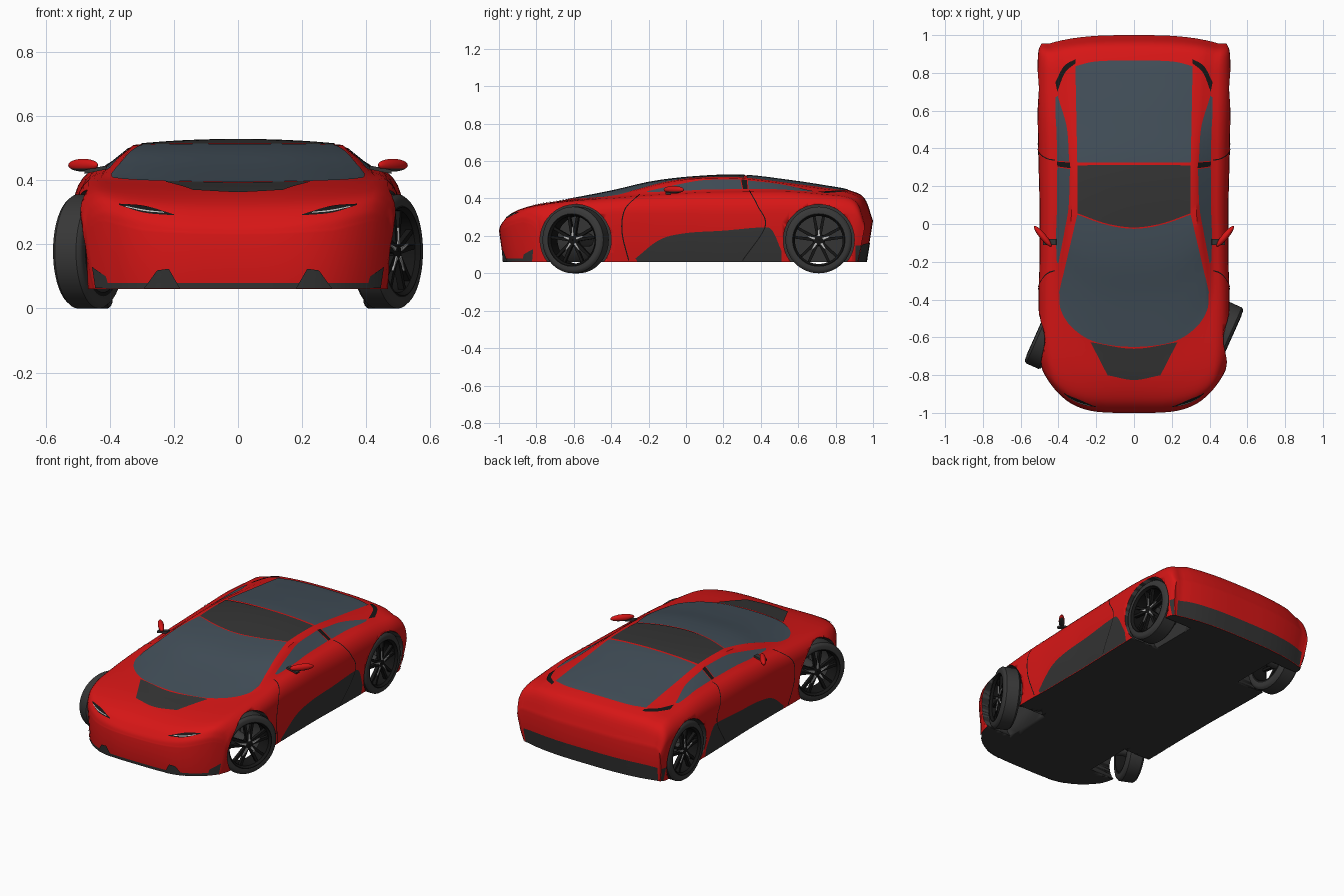
import bpy, bmesh, math
from mathutils import Vector, Matrix
from mathutils.bvhtree import BVHTree

if "Cube" in bpy.data.objects:
    bpy.data.objects.remove(bpy.data.objects["Cube"])


def material(name, *rgb):
    m = bpy.data.materials.new(name)
    m.diffuse_color = (*rgb, 1)
    m.use_nodes = True
    m.node_tree.nodes["Principled BSDF"].inputs["Base Color"].default_value = m.diffuse_color
    return m


RED = material("red_paint", .68, .008, .008)
DARK = material("dark_trim", .035, .035, .035)
GLASS = material("tinted_glass", .055, .078, .1)
BLACK = material("black", .008, .008, .008)
RUBBER = material("rubber", .04, .04, .04)
SILVER = material("silver", .5, .5, .5)


def make(name, bm, mats, angle=35):
    me = bpy.data.meshes.new(name)
    bm.to_mesh(me)
    bm.free()
    for m in mats:
        me.materials.append(m)
    ob = bpy.data.objects.new(name, me)
    bpy.context.collection.objects.link(ob)
    bpy.ops.object.select_all(action='DESELECT')
    ob.select_set(True)
    bpy.context.view_layer.objects.active = ob
    bpy.ops.object.shade_smooth_by_angle(angle=math.radians(angle))
    return ob


def spline(pts, u):
    """Smooth curve through pts, u from 0 to 1."""
    n = len(pts) - 1
    i = min(int(u * n), n - 1)
    t = u * n - i
    b, c = pts[i], pts[i + 1]
    a = pts[i - 1] if i > 0 else [2 * p - q for p, q in zip(b, c)]
    d = pts[i + 2] if i + 2 <= n else [2 * q - p for p, q in zip(b, c)]
    return [.5 * (2 * q + (r - p) * t + (2 * p - 5 * q + 4 * r - s) * t * t
                  + (3 * q - p - 3 * r + s) * t ** 3) for p, q, r, s in zip(a, b, c, d)]


# Body stations: centre y, side y, centre z, rail x z, belt x z, hip x z
STATIONS = [
    (-1.0, -.80, .23, .30, .24, .42, .27, .472, .22),
    (-.985, -.79, .265, .29, .285, .415, .31, .477, .25),
    (-.93, -.76, .32, .30, .335, .42, .35, .488, .28),
    (-.82, -.66, .362, .32, .37, .43, .377, .50, .30),
    (-.65, -.38, .392, .38, .405, .43, .405, .505, .32),
    (-.40, -.20, .44, .375, .445, .425, .42, .50, .32),
    (-.18, -.03, .49, .345, .487, .42, .43, .50, .32),
    (.05, .10, .517, .33, .507, .415, .437, .50, .32),
    (.30, .30, .525, .325, .507, .415, .44, .505, .32),
    (.55, .55, .497, .34, .475, .42, .44, .51, .33),
    (.75, .74, .467, .35, .45, .42, .425, .512, .33),
    (.88, .86, .442, .36, .43, .43, .41, .51, .32),
    (.955, .92, .40, .37, .39, .44, .37, .505, .30),
    (1.0, .955, .28, .38, .275, .45, .27, .49, .24)]
SILL = .06
HIP = 18


def half_section(row):
    yc, ys, zc, xr, zr, xb, zb, xh, zh = row
    f = max(0, min(1, (yc + 1) / .35))
    w, p = xh + (xb - xh) * f, 4 - f
    tilt = .03 * max(0, 1 - (yc + 1) / .1) - .04 * max(0, 1 - (1 - yc) / .1)

    def pt(x, z):
        low = max(0, min(1, (zh - z) / .2))
        return (x, yc + (ys - yc) * min(1, x / w) ** p + tilt * low, z)
    out = [pt(xr * i / 8, zc + (zr - zc) * (i / 8) ** 2.2) for i in range(9)]
    out += [pt(xr + (xb - xr) * i / 4, zr + (zb - zr) * i / 4) for i in range(1, 5)]
    for i in range(1, 7):
        a = i * math.pi / 12
        out.append(pt(xb + (xh - xb) * math.sin(a), zh + (zb - zh) * math.cos(a)))
    out += [pt(xh - .025 * (i / 5) ** 2, zh + (SILL - zh) * i / 5) for i in range(1, 6)]
    out += [pt(out[j][0] * (xh - .025) / xh, SILL) for j in range(HIP - 1, -1, -1)]
    return out


# Body shell
bm = bmesh.new()
rings = []
for i in range(79):
    half = half_section(spline(STATIONS, i / 78))
    full = half + [(-x, y, z) for x, y, z in half[-2:0:-1]]
    rings.append([bm.verts.new(v) for v in full])
N = len(rings[0])
for a, b in zip(rings, rings[1:]):
    for k in range(N):
        n = (k + 1) % N
        bm.faces.new((a[k], a[n], b[n], b[k])).material_index = int(23 <= k < N - 23)
for ring in (rings[0], rings[-1]):
    for side in (1, -1):
        loops = [(j, j + 1, 40 - j, 41 - j) for j in range(HIP - 1)] + [range(HIP - 1, 25)]
        for lp in loops:
            bm.faces.new([ring[side * k % N] for k in lp])
bmesh.ops.recalc_face_normals(bm, faces=bm.faces)
shell = BVHTree.FromBMesh(bm)
body = make("body", bm, [RED, DARK])

# Wheel arches
bm = bmesh.new()
for y in (-.59, .71):
    for s in (1, -1):
        m = Matrix.Translation((s * .5, y, .178)) @ Matrix.Rotation(math.pi / 2, 4, 'Y')
        bmesh.ops.create_cone(bm, cap_ends=True, segments=64, radius1=.19, radius2=.19,
                              depth=.4, matrix=m)
cutter = make("arch_cutter", bm, [DARK])
cutter.hide_render = True
mod = body.modifiers.new("arches", 'BOOLEAN')
mod.object, mod.operation, mod.solver = cutter, 'DIFFERENCE', 'EXACT'
mod.material_mode = 'TRANSFER'
bpy.context.view_layer.objects.active = body
bpy.ops.object.modifier_apply(modifier=mod.name)
bpy.data.objects.remove(cutter)

# Panels laid on the shell: two edge curves, seen along an axis
VIEWS = {'right': (lambda p: Vector((2, p[0], p[1])), Vector((-1, 0, 0))),
         'front': (lambda p: Vector((p[0], -2, p[1])), Vector((0, 1, 0))),
         'rear': (lambda p: Vector((p[0], 2, p[1])), Vector((0, -1, 0))),
         'top': (lambda p: Vector((p[0], p[1], 2)), Vector((0, 0, -1)))}


def panel(name, view, edge_a, edge_b, mat, mirror=False, n=32, m=10, lift=.003):
    start, ray = VIEWS[view]
    bm = bmesh.new()
    grid = []
    for i in range(n + 1):
        a, b = Vector(spline(edge_a, i / n)), Vector(spline(edge_b, i / n))
        col = []
        for j in range(m + 1):
            o = start(a.lerp(b, j / m))
            hit, nor = shell.ray_cast(o, ray)[:2]
            if hit is None:
                hit, nor = shell.find_nearest(o + ray * 1.2)[:2]
            col.append(bm.verts.new(hit + nor * lift))
        grid.append(col)
    for i in range(n):
        for j in range(m):
            f = bm.faces.new((grid[i][j], grid[i + 1][j], grid[i + 1][j + 1], grid[i][j + 1]))
            f.normal_update()
            if f.normal.dot(ray) > 0:
                f.normal_flip()
    if mirror:
        geo = bmesh.ops.duplicate(bm, geom=bm.verts[:] + bm.edges[:] + bm.faces[:])['geom']
        for v in (g for g in geo if isinstance(g, bmesh.types.BMVert)):
            v.co.x *= -1
        bmesh.ops.reverse_faces(bm, faces=[g for g in geo if isinstance(g, bmesh.types.BMFace)])
    return make(name, bm, [mat], 60)


def both(half):
    """Mirror a half edge, given from the centre outward."""
    return [(-x, y) for x, y in half[:0:-1]] + half


# Glass, roof and bonnet
panel("windscreen", 'top', both([(0, -.65), (.2, -.625), (.32, -.555), (.385, -.46), (.395, -.36)]),
      both([(0, -.025), (.15, -.003), (.30, .05)]), GLASS, n=48, m=24)
panel("roof", 'top', both([(0, -.018), (.15, .004), (.30, .057)]),
      both([(0, .312), (.15, .312), (.30, .31)]), DARK)
panel("rear_window", 'top', both([(0, .325), (.15, .325), (.30, .325)]),
      both([(0, .865), (.2, .86), (.31, .835)]), GLASS, m=20)
panel("bonnet_vent", 'top', both([(0, -.825), (.14, -.80)]), both([(0, -.66), (.23, -.625)]), DARK)
panel("front_side_window", 'right', [(-.21, .436), (-.03, .475), (.1, .496), (.29, .499)],
      [(-.2, .431), (-.03, .438), (.1, .445), (.3, .448)], GLASS, True)
panel("rear_side_window", 'right', [(.33, .494), (.5, .474), (.68, .437)],
      [(.335, .448), (.5, .446), (.67, .434)], GLASS, True)
panel("window_post", 'right', [(.295, .50), (.325, .496)], [(.305, .448), (.33, .448)], BLACK, True, 6)
panel("rear_vent", 'top', [(.31, .872), (.37, .835), (.415, .75)],
      [(.31, .85), (.365, .80), (.405, .70)], BLACK, True)

# Lower trim and lamps
panel("side_skirt", 'right', [(-.27, .08), (-.14, .18), (0, .215), (.2, .228), (.4, .245), (.46, .23), (.51, .12)],
      [(-.26, .062), (.51, .062)], DARK, True)
panel("rear_diffuser", 'rear', [(-.46, .15), (-.3, .16), (.3, .16), (.46, .15)],
      [(-.455, .062), (.455, .062)], DARK)
panel("diffuser_end", 'right', [(.905, .15), (.935, .15)], [(.905, .064), (.917, .064)], DARK, True, 6)
panel("front_lip", 'front', [(-.41, .08), (.41, .08)], [(-.41, .062), (.41, .062)], DARK, m=3)
panel("front_fin", 'front', [(.215, .125), (.25, .12)], [(.18, .064), (.29, .064)], DARK, True, 8, lift=.008)
panel("front_corner_trim", 'front', [(.41, .10), (.453, .13)], [(.40, .064), (.443, .064)], DARK, True, 8)
panel("headlight", 'front', [(.20, .292), (.29, .318), (.37, .325)],
      [(.20, .289), (.29, .297), (.37, .321)], BLACK, True)
panel("headlight_strip", 'front', [(.23, .298), (.29, .305), (.35, .317)],
      [(.23, .295), (.29, .301), (.35, .314)], SILVER, True, m=3, lift=.005)

# Door seams
for name, line in (("door_front_seam", [(-.25, .42), (-.33, .34), (-.345, .22), (-.31, .07)]),
                   ("door_rear_seam", [(.335, .44), (.38, .36), (.42, .25), (.30, .07)])):
    panel(name, 'right', line, [(y + .006, z) for y, z in line], BLACK, True, m=1, lift=.004)

# Mirrors
for s, side in ((1, "right"), (-1, "left")):
    bm = bmesh.new()
    m = Matrix.Translation((s * .483, -.065, .447)) @ Matrix.Rotation(s * math.radians(50), 4, 'Z')
    bmesh.ops.create_uvsphere(bm, u_segments=24, v_segments=12, radius=1,
                              matrix=m @ Matrix.Diagonal((.07, .017, .02, 1)))
    for f in bm.faces:
        f.material_index = int(f.calc_center_median().z < .437)
    make(side + "_mirror", bm, [RED, DARK])
    bm = bmesh.new()
    m = Matrix.Translation((s * .445, -.095, .433)) @ Matrix.Rotation(s * .2, 4, 'Y')
    bmesh.ops.create_cube(bm, size=1, matrix=m @ Matrix.Diagonal((.07, .03, .012, 1)))
    make(side + "_mirror_stalk", bm, [DARK])


# Wheels
def lathe(bm, profile, mat, seg=64):
    rings = [[bm.verts.new((x, r * math.cos(2 * math.pi * i / seg), r * math.sin(2 * math.pi * i / seg)))
              for x, r in profile] for i in range(seg)]
    n = len(profile)
    for i in range(seg):
        a, b = rings[i], rings[(i + 1) % seg]
        for k in range(n):
            bm.faces.new((a[k], a[(k + 1) % n], b[(k + 1) % n], b[k])).material_index = mat


def bar(bm, r0, a0, w0, r1, a1, w1, x0, x1, mat):
    """Tapered spoke from radius r0 at angle a0 to r1 at a1."""
    p, q = [Vector((0, r * math.cos(a), r * math.sin(a))) for r, a in ((r0, a0), (r1, a1))]
    side = (q - p).normalized().cross(Vector((1, 0, 0)))
    flat = [p - side * w0, p + side * w0, q + side * w1, q - side * w1]
    lo, hi = [[bm.verts.new(v + Vector((x, 0, 0))) for v in flat] for x in (x0, x1)]
    quads = [lo[::-1], hi] + [(lo[k], lo[(k + 1) % 4], hi[(k + 1) % 4], hi[k]) for k in range(4)]
    for f in quads:
        bm.faces.new(f).material_index = mat


for name, x, y, width, steer in (("front", .466, -.59, .10, -24), ("rear", .447, .71, .11, 0)):
    for s, side in ((1, "right"), (-1, "left")):
        bm = bmesh.new()
        h = width / 2
        lathe(bm, [(-h, .14), (-h, .16), (-h + .004, .17), (-h + .014, .178), (h - .014, .178),
                   (h - .004, .17), (h, .16), (h, .14)], 0)
        lathe(bm, [(-h, .14), (h, .143), (h + .002, .138), (h - .012, .128), (-h, .128)], 1)
        lathe(bm, [(h - .04, .002), (h - .04, .032), (h - .016, .03), (h - .012, .02), (h - .012, .002)], 1, 32)
        lathe(bm, [(-.16, .001), (-.16, .035), (h - .04, .035), (h - .04, .001)], 0, 32)
        for k in range(5):
            a = math.pi / 2 + k * math.tau / 5
            for d in (-1, 1):
                bar(bm, .02, a + d * .25, .009, .132, a + d * .2, .007, h - .034, h - .014, 1)
            bar(bm, .022, a, .006, .075, a, .001, h - .016, h - .009, 2)
        bmesh.ops.recalc_face_normals(bm, faces=bm.faces)
        ob = make(f"{name}_{side}_wheel", bm, [RUBBER, BLACK, SILVER])
        ob.location = (s * x, y, .178)
        ob.rotation_euler.z = math.radians(steer) + (0 if s > 0 else math.pi)
